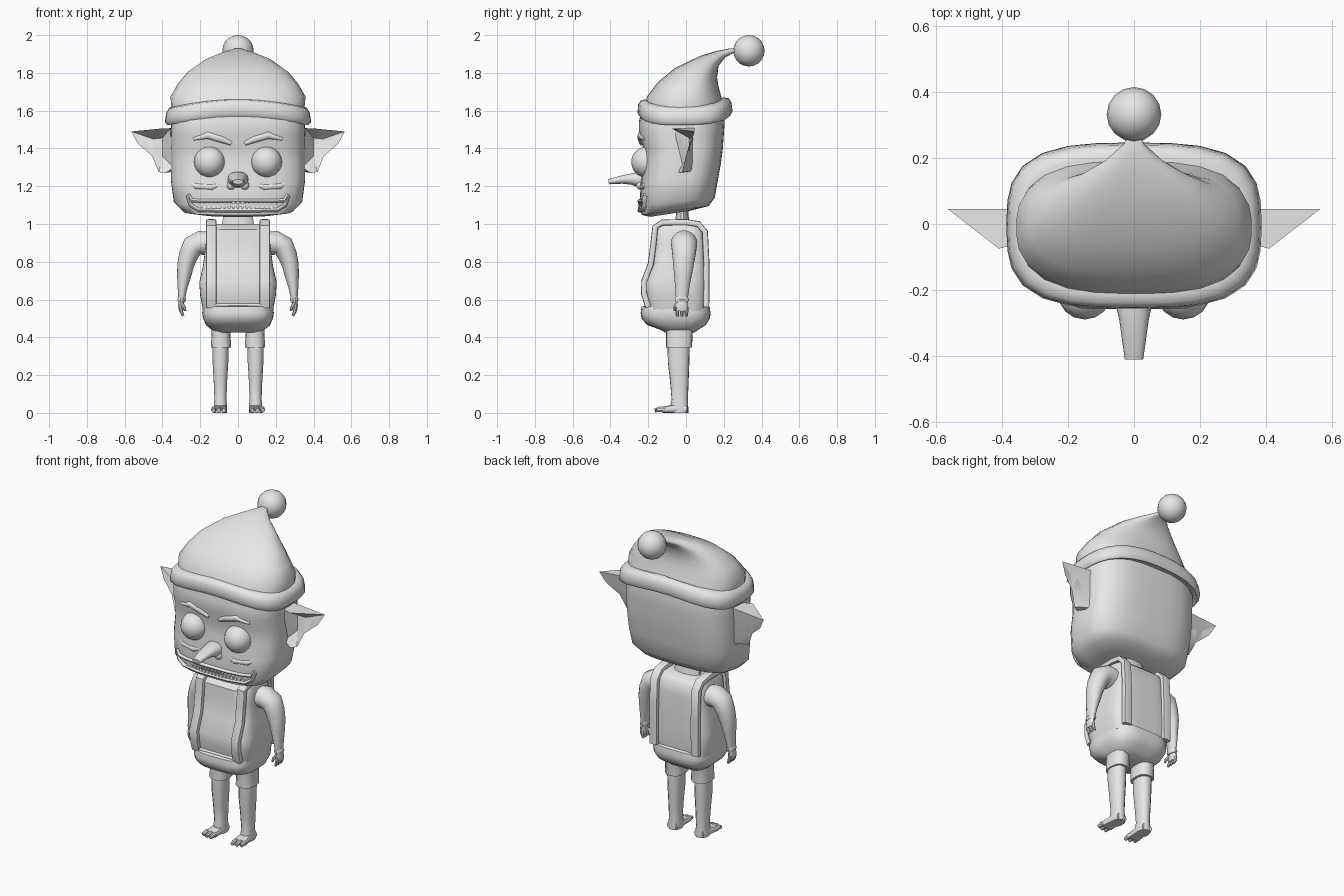
import bpy, bmesh, math
from mathutils import Vector

grey = bpy.data.materials.new("plain_grey")
grey.diffuse_color = (0.8, 0.8, 0.8, 1)


def finish(name, bm, mirror=False, angle=40):
    """Turn a bmesh into a named, smooth shaded object, optionally mirrored in x."""
    bmesh.ops.recalc_face_normals(bm, faces=bm.faces)
    me = bpy.data.meshes.new(name)
    bm.to_mesh(me)
    bm.free()
    me.materials.append(grey)
    ob = bpy.data.objects.new(name, me)
    bpy.context.collection.objects.link(ob)
    bpy.ops.object.select_all(action='DESELECT')
    ob.select_set(True)
    bpy.context.view_layer.objects.active = ob
    bpy.ops.object.shade_smooth_by_angle(angle=math.radians(angle))
    if mirror:
        ob.modifiers.new("mirror", 'MIRROR').use_mirror_merge = False
    return ob


def skin(bm, rings, n, e):
    """Skin superellipse rings given as (centre, u axis, v axis) and cap the ends."""
    loops = []
    for c, u, v in rings:
        loop = []
        for i in range(n):
            a = 2 * math.pi * (i + 0.5) / n
            x, y = math.cos(a), math.sin(a)
            r = (abs(x) ** e + abs(y) ** e) ** (-1 / e)
            loop.append(bm.verts.new(c + u * x * r + v * y * r))
        loops.append(loop)
    for p, q in zip(loops, loops[1:]):
        for i in range(n):
            j = (i + 1) % n
            bm.faces.new((p[i], p[j], q[j], q[i]))
    bm.faces.new(loops[0])
    bm.faces.new(loops[-1])


def stack(name, rows, n=24, e=2.0, x=0.0, mirror=False, sag=0.0, angle=40):
    """Loft rows of (half width, front y, front z, back y, back z)."""
    bm = bmesh.new()
    skin(bm, [(Vector((x, (yf + yb) / 2, (zf + zb) / 2)), Vector((w, 0, 0)),
               Vector((0, (yb - yf) / 2, (zb - zf) / 2))) for w, yf, zf, yb, zb in rows], n, e)
    for v in bm.verts:
        v.co.z -= sag * v.co.x ** 2
    return finish(name, bm, mirror, angle)


def add_tube(bm, pts, radii, ref, n=10, e=2.0):
    """Sweep a section (in-plane radius, radius along ref) along a path."""
    pts = [Vector(p) for p in pts]
    rings = []
    for i, p in enumerate(pts):
        t = (pts[min(i + 1, len(pts) - 1)] - pts[max(i - 1, 0)]).normalized()
        u = t.cross(Vector(ref)).normalized()
        a, b = radii[i] if isinstance(radii, list) else radii
        rings.append((p, u * a, u.cross(t) * b))
    skin(bm, rings, n, e)


def tube(name, pts, radii, ref=(0, 1, 0), n=10, e=2.0, mirror=False):
    bm = bmesh.new()
    add_tube(bm, pts, radii, ref, n, e)
    return finish(name, bm, mirror)


def ball(name, loc, r, mirror=False, seg=16):
    bm = bmesh.new()
    bmesh.ops.create_uvsphere(bm, u_segments=seg, v_segments=seg // 2 + 2, radius=r)
    bmesh.ops.translate(bm, verts=bm.verts, vec=loc)
    return finish(name, bm, mirror)


# Head: boxy with a rising jaw line and slightly sunken eye band
stack("head", [
    (.18, -.19, 1.038, .02, 1.07), (.29, -.235, 1.048, .12, 1.095),
    (.34, -.245, 1.10, .153, 1.14), (.355, -.24, 1.22, .17, 1.24),
    (.355, -.225, 1.32, .185, 1.32), (.355, -.225, 1.40, .195, 1.40),
    (.355, -.25, 1.47, .20, 1.47), (.355, -.25, 1.54, .205, 1.54),
    (.34, -.23, 1.62, .19, 1.62)], n=32, e=3.3, angle=50)

# Eyes, brows and cheeks
ball("eye", (.15, -.207, 1.328), .083, mirror=True)
tube("brow", [(.035, -.236, 1.425), (.09, -.238, 1.45), (.16, -.238, 1.47), (.235, -.222, 1.45)],
     [(.01, .01), (.02, .018), (.02, .018), (.008, .01)], mirror=True)
tube("cheek_fold", [(.06, -.225, 1.215), (.14, -.228, 1.195), (.22, -.215, 1.20), (.28, -.19, 1.23)],
     [(.008, .01), (.018, .018), (.018, .018), (.008, .01)], mirror=True)

# Long nose with nostrils
tube("nose", [(0, -.20, 1.235), (0, -.255, 1.235), (0, -.29, 1.238), (0, -.34, 1.235), (0, -.41, 1.223)],
     [(.045, .058), (.04, .053), (.03, .045), (.022, .038), (.013, .028)],
     ref=(1, 0, 0), n=14, e=2.4)
ball("nostril", (.036, -.24, 1.205), .024, mirror=True, seg=10)


# Mouth: lips follow the curved front of the face
def lip_y(x):
    return -.247 + .5 * x * x


for name, pairs in {
        "upper_lip": ((.265, 1.155), (.245, 1.125), (.2, 1.122), (.1, 1.122)),
        "lower_lip": ((.265, 1.15), (.25, 1.10), (.21, 1.075), (.1, 1.072))}.items():
    path = [(-x, lip_y(x), z) for x, z in pairs] + [(x, lip_y(x), z) for x, z in reversed(pairs)]
    tube(name, path, (.011, .016))

# Two rows of pointed teeth
bm = bmesh.new()
for row, (z, tip) in enumerate(((1.118, 1.092), (1.078, 1.103))):
    for i in range(17):
        x = (i - 8) * .0235 + row * .011
        y = lip_y(x)
        top = bm.verts.new((x, y - .004, tip))
        base = [bm.verts.new((x + dx, y + dy, z))
                for dx, dy in ((-.011, -.008), (.011, -.008), (.011, .012), (-.011, .012))]
        bm.faces.new(base)
        for k in range(4):
            bm.faces.new((base[k], base[(k + 1) % 4], top))
finish("teeth", bm, angle=20)

# Pointed ears with a hollow front
bm = bmesh.new()
rim = [bm.verts.new(p) for p in (
    (.36, -.06, 1.505), (.41, -.075, 1.505), (.565, .045, 1.49), (.53, .028, 1.425),
    (.455, .0, 1.36), (.42, -.02, 1.275), (.385, -.04, 1.27), (.34, -.03, 1.30))]
bowl = [bm.verts.new(p) for p in ((.40, .015, 1.455), (.45, .025, 1.45), (.40, .015, 1.36))]
back = [bm.verts.new(p) for p in ((.33, .045, 1.51), (.33, .04, 1.28))]
for f in ((0, 1, 8), (1, 2, 9), (1, 9, 8), (2, 3, 9), (3, 4, 9), (4, 10, 9), (4, 5, 10), (5, 6, 10),
          (6, 7, 10), (7, 0, 10), (0, 8, 10), (8, 9, 10), (0, 11, 2, 1), (11, 12, 4, 2), (2, 4, 3),
          (12, 5, 4), (12, 6, 5), (12, 7, 6), (7, 12, 11, 0)):
    allv = rim + bowl + back
    bm.faces.new([allv[i] for i in f])
finish("ear", bm, mirror=True, angle=35)

# Hat: rolled brim, drooping cone and bobble
stack("hat_brim", [
    (.345, -.225, 1.585, .20, 1.59), (.372, -.245, 1.57, .235, 1.578), (.387, -.257, 1.59, .247, 1.598),
    (.38, -.253, 1.635, .24, 1.645), (.365, -.24, 1.655, .225, 1.667), (.34, -.215, 1.66, .20, 1.67)],
    n=32, e=3.2, sag=.36, angle=60)
stack("hat_cone", [
    (.352, -.225, 1.60, .205, 1.61), (.358, -.207, 1.675, .187, 1.675), (.32, -.15, 1.75, .172, 1.73),
    (.268, -.06, 1.825, .165, 1.775), (.175, .075, 1.89, .172, 1.835), (.09, .165, 1.917, .205, 1.88),
    (.03, .235, 1.93, .25, 1.905), (.02, .28, 1.925, .28, 1.905)], n=28, e=2.6, angle=60)
ball("hat_bobble", (0, .333, 1.917), .083)

# Neck and torso
stack("neck", [(.09, -.06, .98, .03, .98), (.082, -.055, 1.03, .015, 1.03), (.075, -.05, 1.1, .01, 1.1)], n=14)
stack("torso", [
    (.185, -.20, .54, .105, .54), (.2, -.215, .62, .11, .62), (.205, -.22, .69, .11, .69),
    (.185, -.185, .78, .108, .78), (.17, -.17, .90, .105, .90), (.165, -.165, .97, .095, .97),
    (.15, -.12, 1.0, .06, 1.0)], n=32, e=5.5, angle=50)

# Shoulder straps running front to back, with a hem across the front
tube("strap", [(.142, y, z) for y, z in (
    (-.20, .56), (-.222, .63), (-.224, .69), (-.186, .79), (-.172, .90), (-.163, .985), (-.125, 1.008),
    (0, 1.01), (.065, 1.0), (.10, .96), (.108, .80), (.107, .56))],
    (.016, .028), ref=(1, 0, 0), n=12, e=5, mirror=True)
tube("front_hem", [(-.12, -.203, .568), (.12, -.203, .568)], (.012, .012))

# Padded skirt roll and hips
stack("waist_roll", [
    (.165, -.205, .57, .10, .57), (.185, -.235, .562, .125, .562), (.19, -.24, .53, .13, .53),
    (.185, -.236, .50, .127, .50), (.17, -.205, .465, .105, .465), (.14, -.135, .44, .065, .44),
    (.12, -.11, .425, .045, .425)], n=32, e=3.6, angle=50)

# Shorts, legs and feet
stack("shorts_leg", [(.05, -.11, .46, .045, .46), (.05, -.105, .42, .035, .42),
                     (.054, -.105, .345, .032, .345), (.045, -.095, .345, .022, .345)],
      n=14, e=3, x=.09, mirror=True)
stack("leg", [(.043, -.098, .36, .02, .36), (.042, -.096, .27, .018, .27), (.036, -.085, .17, .014, .17),
              (.032, -.076, .07, .01, .07), (.036, -.085, .03, .012, .03), (.036, -.08, 0, .012, 0)],
      n=14, e=2.6, x=.093, mirror=True)
tube("foot", [(.093, .005, .02), (.095, -.06, .022), (.1, -.125, .016)],
     [(.02, .033), (.022, .036), (.016, .042)], ref=(1, 0, 0), n=12, e=3.5, mirror=True)
bm = bmesh.new()
for k, length in enumerate((.165, .163, .155)):
    x = .073 + k * .028
    add_tube(bm, [(x, -.11, .016), (x, -.135, .02), (x + .002, -length, .013)],
             [(.015, .013), (.016, .0135), (.011, .01)], (1, 0, 0), 8)
finish("toes", bm, mirror=True)

# Arms, cuffs, hands and fingers
tube("arm", [(.13, -.01, .895), (.20, -.01, .90), (.24, -.01, .882), (.262, -.011, .835), (.278, -.014, .78),
             (.286, -.017, .72), (.294, -.02, .66), (.298, -.022, .605)],
     [(.06, .07), (.066, .07), (.06, .068), (.052, .062), (.045, .055), (.037, .046), (.026, .038), (.018, .032)],
     n=16, mirror=True)
tube("cuff", [(.296, -.022, .615), (.298, -.022, .60), (.299, -.022, .585)],
     [(.018, .033), (.024, .038), (.018, .033)], n=12, mirror=True)
tube("hand", [(.299, -.022, .60), (.303, -.022, .57), (.30, -.022, .54)],
     [(.013, .026), (.016, .034), (.012, .032)], n=12, mirror=True)
bm = bmesh.new()
for y in (-.046, -.022, .002):
    add_tube(bm, [(.303, y, .56), (.30, y, .535), (.29, y, .513)],
             [(.011, .011), (.01, .011), (.007, .008)], (0, 1, 0), 8)
add_tube(bm, [(.298, -.045, .58), (.285, -.058, .56), (.278, -.06, .54)],
         [(.01, .01), (.009, .009), (.006, .006)], (0, 1, 0), 8)
finish("fingers", bm, mirror=True)
